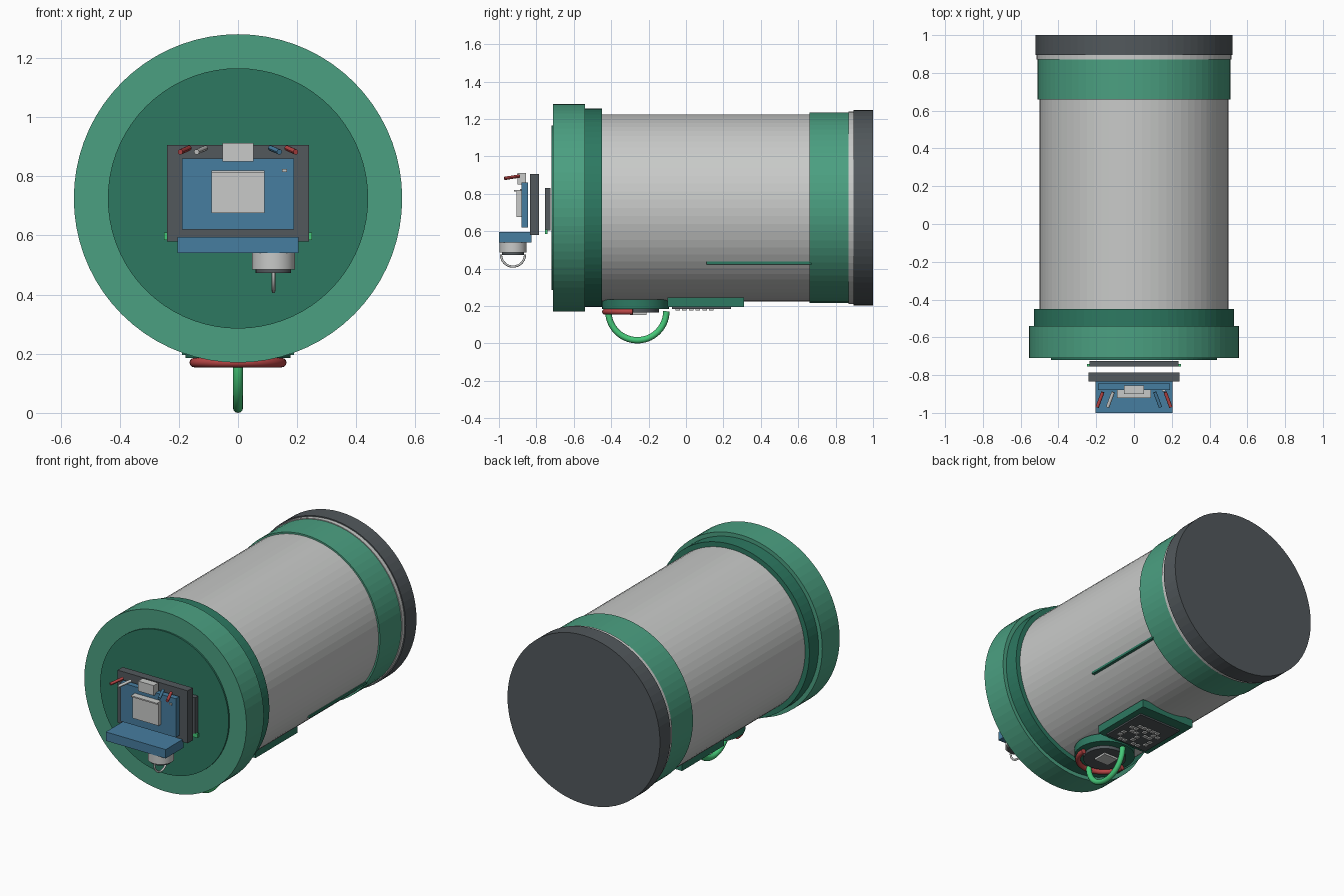
import bpy, math
from mathutils import Vector

cube = bpy.data.objects.get("Cube")
if cube:
    bpy.data.objects.remove(cube, do_unlink=True)


def material(name, r, g, b):
    m = bpy.data.materials.new(name)
    m.use_nodes = True
    m.diffuse_color = (r, g, b, 1)
    m.node_tree.nodes["Principled BSDF"].inputs["Base Color"].default_value = (r, g, b, 1)
    return m


GREEN = material("green", 0.07, 0.35, 0.22)
DEEP = material("deep green", 0.026, 0.19, 0.12)
GREY = material("light grey", 0.58, 0.59, 0.58)
DARK = material("charcoal", 0.084, 0.098, 0.107)
BLUE = material("blue", 0.061, 0.205, 0.35)
RED = material("red", 0.48, 0.06, 0.06)
BRIGHT = material("bright green", 0.06, 0.58, 0.19)
AXIS = 0.725


def finish(name, mat, smooth=False):
    ob = bpy.context.object
    ob.name = name
    ob.data.materials.append(mat)
    if smooth:
        bpy.ops.object.shade_smooth_by_angle()
    return ob


def box(name, mat, x, y, z):
    """Box from (min, max) ranges on each axis."""
    spans = (x, y, z)
    bpy.ops.mesh.primitive_cube_add(size=1, location=[(a + b) / 2 for a, b in spans])
    ob = bpy.context.object
    ob.scale = [b - a for a, b in spans]
    bpy.ops.object.transform_apply(location=False, rotation=False, scale=True)
    return finish(name, mat)


def rod(name, mat, start, end, radius, sides=32, smooth=True):
    """Cylinder between two points."""
    a, b = Vector(start), Vector(end)
    bpy.ops.mesh.primitive_cylinder_add(
        vertices=sides, radius=radius, depth=(b - a).length, location=(a + b) / 2,
        rotation=(b - a).to_track_quat('Z', 'Y').to_euler())
    return finish(name, mat, smooth)


def drum(name, mat, y0, y1, radius):
    return rod(name, mat, (0, y0, AXIS), (0, y1, AXIS), radius, 72, False)


def half_ring(name, mat, centre, across, down, radius, tube):
    """Round-section half ring, swept from +across through down to -across."""
    curve = bpy.data.curves.new(name, 'CURVE')
    curve.dimensions = '3D'
    curve.bevel_depth = tube
    curve.bevel_resolution = 4
    curve.use_fill_caps = True
    spline = curve.splines.new('POLY')
    steps = 28
    spline.points.add(steps)
    for i, p in enumerate(spline.points):
        t = math.pi * i / steps
        v = Vector(centre) + radius * (math.cos(t) * Vector(across) + math.sin(t) * Vector(down))
        p.co = (*v, 1)
    curve.materials.append(mat)
    ob = bpy.data.objects.new(name, curve)
    bpy.context.collection.objects.link(ob)


# Main drum, collars and end cap
drum("body", GREY, -0.5, 0.7, 0.5)
drum("front_flange", GREEN, -0.71, -0.54, 0.555)
drum("front_collar", DEEP, -0.54, -0.45, 0.53)
drum("front_disc", DEEP, -0.72, -0.70, 0.44)
drum("rear_collar", GREEN, 0.66, 0.88, 0.51)
drum("rear_seal", GREY, 0.87, 0.90, 0.515)
drum("rear_cap", DARK, 0.895, 1.0, 0.522)
box("side_rail", DEEP, (0.39, 0.415), (0.11, 0.67), (0.422, 0.437))

# Instrument board on the front
box("wall_bracket", DARK, (-0.235, 0.235), (-0.755, -0.725), (0.605, 0.83))
box("bracket_strip", BRIGHT, (-0.25, 0.25), (-0.755, -0.74), (0.585, 0.61))
box("back_plate", DARK, (-0.24, 0.24), (-0.835, -0.785), (0.58, 0.905))
box("blue_board", BLUE, (-0.19, 0.19), (-0.88, -0.845), (0.62, 0.86))
box("main_chip", GREY, (-0.09, 0.09), (-0.905, -0.88), (0.675, 0.82))
box("chip_lip", GREY, (-0.09, 0.09), (-0.92, -0.88), (0.812, 0.82))
box("connector", GREY, (-0.053, 0.053), (-0.9, -0.855), (0.85, 0.912))
box("indicator", GREY, (0.148, 0.166), (-0.887, -0.88), (0.815, 0.825))
box("shelf", BLUE, (-0.205, 0.205), (-1.0, -0.825), (0.54, 0.595))

# Splayed wires on the top edge of the board
wires = (("outer_wire_right", RED, -1, 0.165), ("outer_wire_left", RED, 1, 0.165),
         ("inner_wire_right", GREY, -1, 0.11), ("inner_wire_left", BLUE, 1, 0.11))
for name, mat, side, x in wires:
    rod(name, mat, (side * x, -0.89, 0.895), (side * (x + 0.03), -0.97, 0.882), 0.009, 12)

# Sensor knob hanging under the shelf
KX, KY = 0.12, -0.925
rod("sensor_knob", GREY, (KX, KY, 0.485), (KX, KY, 0.54), 0.073)
rod("sensor_base", DARK, (KX, KY, 0.473), (KX, KY, 0.485), 0.06)
half_ring("sensor_loop", GREY, (KX, KY, 0.475), (0, 1, 0), (0, 0, -1), 0.064, 0.006)

# Dial with handle below the drum
DY = -0.27
rod("dial_base", DEEP, (0, DY, 0.185), (0, DY, 0.235), 0.178, 48)
rod("dial_face", DARK, (0, DY, 0.165), (0, DY, 0.19), 0.125, 48)
box("dial_chip", GREY, (-0.05, 0.05), (-0.30, -0.21), (0.153, 0.166))
half_ring("dial_arc", RED, (0, -0.285, 0.17), (1, 0, 0), (0, -1, 0), 0.148, 0.016)
half_ring("handle", BRIGHT, (0, -0.26, 0.172), (0, 1, 0), (0, 0, -1), 0.155, 0.017)

# Display panel below the drum
box("panel", DEEP, (-0.19, 0.19), (-0.1, 0.31), (0.195, 0.245))
box("panel_screen", DARK, (-0.15, 0.15), (-0.075, 0.24), (0.185, 0.196))
rows = (".##.##.", "#..#..#", "#..#..#", ".##.##.", "##.#.##", ".#####.")
for j, row in enumerate(rows):
    for i, mark in enumerate(row):
        if mark == "#":
            x, y = 0.033 * (i - 3), -0.045 + 0.036 * j
            box("screen_dot", GREY, (x - 0.012, x + 0.012), (y - 0.012, y + 0.012), (0.177, 0.186))
